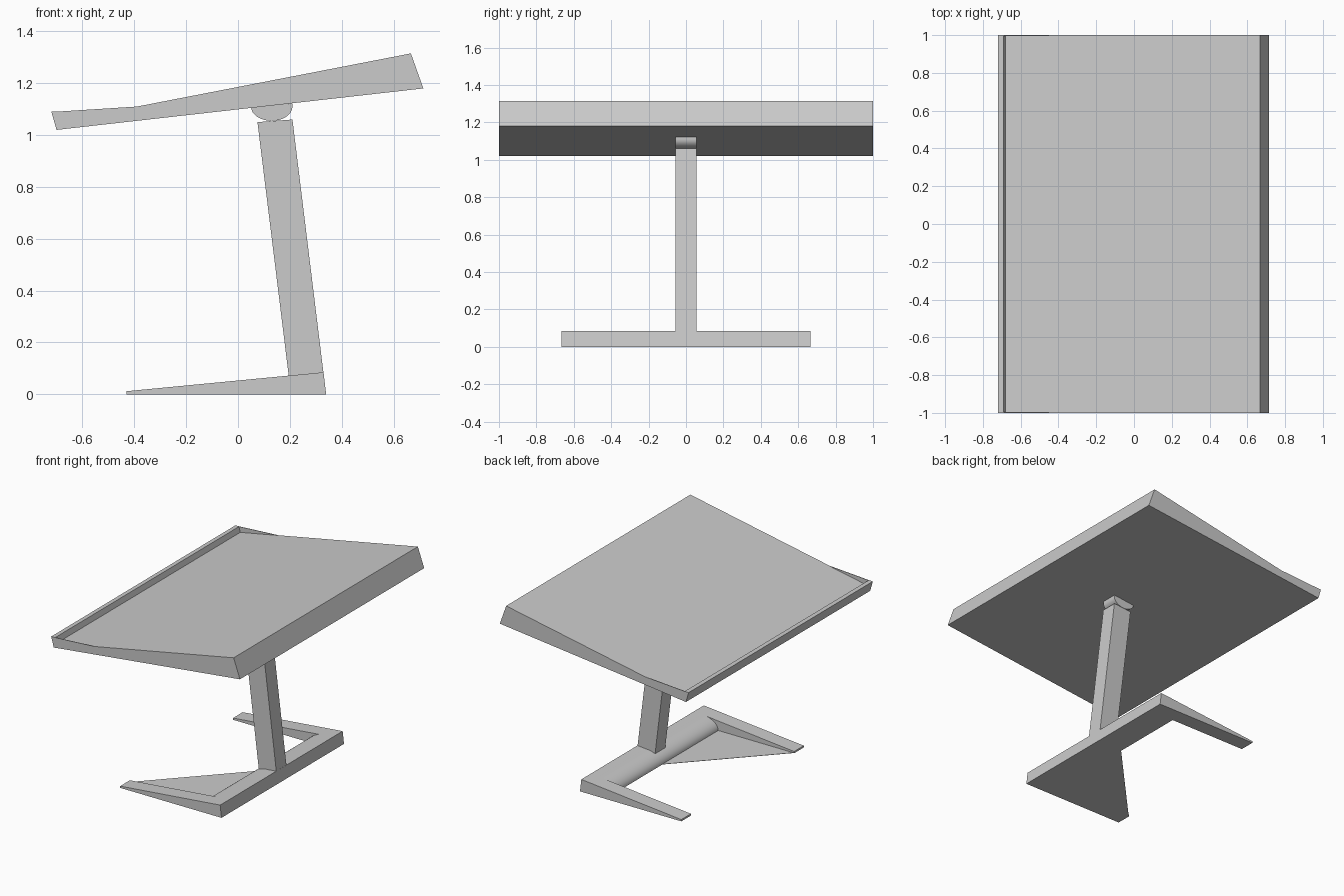
import bpy
import bmesh
import math

default = bpy.data.objects.get("Cube")
if default:
    bpy.data.objects.remove(default, do_unlink=True)

grey = bpy.data.materials.new("plain_grey")
grey.use_nodes = True
COLOUR = (0.6, 0.6, 0.6, 1)
grey.diffuse_color = COLOUR
grey.node_tree.nodes["Principled BSDF"].inputs["Base Color"].default_value = COLOUR


def extrude(name, points, depth, axis="y"):
    """Extrude a flat outline: (x, z) outlines along y, (x, y) outlines along z."""
    start, end = depth
    bm = bmesh.new()

    def place(a, b, d):
        return (a, d, b) if axis == "y" else (a, b, d)

    face = bm.faces.new([bm.verts.new(place(a, b, start)) for a, b in points])
    result = bmesh.ops.extrude_face_region(bm, geom=[face])
    moved = [v for v in result["geom"] if isinstance(v, bmesh.types.BMVert)]
    bmesh.ops.translate(bm, verts=moved, vec=place(0, 0, end - start))
    bmesh.ops.recalc_face_normals(bm, faces=bm.faces)
    mesh = bpy.data.meshes.new(name)
    bm.to_mesh(mesh)
    bm.free()
    mesh.materials.append(grey)
    obj = bpy.data.objects.new(name, mesh)
    bpy.context.collection.objects.link(obj)
    return obj


def smooth(obj):
    bpy.ops.object.select_all(action="DESELECT")
    obj.select_set(True)
    bpy.context.view_layer.objects.active = obj
    bpy.ops.object.shade_smooth_by_angle(angle=math.radians(30))


def arc(cx, cz, rx, rz, a0, a1, steps):
    angles = [math.radians(a0 + (a1 - a0) * i / steps) for i in range(steps + 1)]
    return [(cx + rx * math.cos(a), cz + rz * math.sin(a)) for a in angles]


# Sloping table top with a raised lip along its low edge
lip, crease = (-0.72, 1.09), (-0.39, 1.11)
groove = (-0.68, 1.054)
extrude("table_top", [(-0.70, 1.02), (0.715, 1.18), (0.667, 1.315), crease,
                      groove, (-0.69, 1.091), lip], (-1, 1))

# Thin cheeks closing the groove at both ends
for name, side in (("front_cheek", -1), ("back_cheek", 1)):
    extrude(name, [groove, crease, (-0.69, 1.091)], (side, side * 0.996))

# Rounded pivot under the top
smooth(extrude("pivot", [(0.21, 1.122)] + arc(0.13, 1.11, 0.08, 0.055, 0, -180, 16),
               (-0.055, 0.055)))

# Leaning column
extrude("column", [(0.075, 1.05), (0.21, 1.06), (0.33, 0.08), (0.197, 0.06)],
        (-0.055, 0.055))

# Foot bar with a rounded inner side
smooth(extrude("foot_bar", [(0.34, 0), (0.33, 0.085)]
               + arc(0.27, 0, 0.123, 0.079, 90, 180, 10), (-0.665, 0.665)))

# Tapered foot arms
wedge = [(-0.43, 0), (0.34, 0), (0.33, 0.085), (-0.43, 0.012)]
for name, side in (("front_arm", -1), ("back_arm", 1)):
    extrude(name, wedge, (side * 0.665, side * 0.56))

# Thin floor web between the front arm and the bar
extrude("floor_web", [(-0.43, -0.565), (0.15, -0.565), (0.15, 0.05)],
        (0, 0.002), axis="z")
